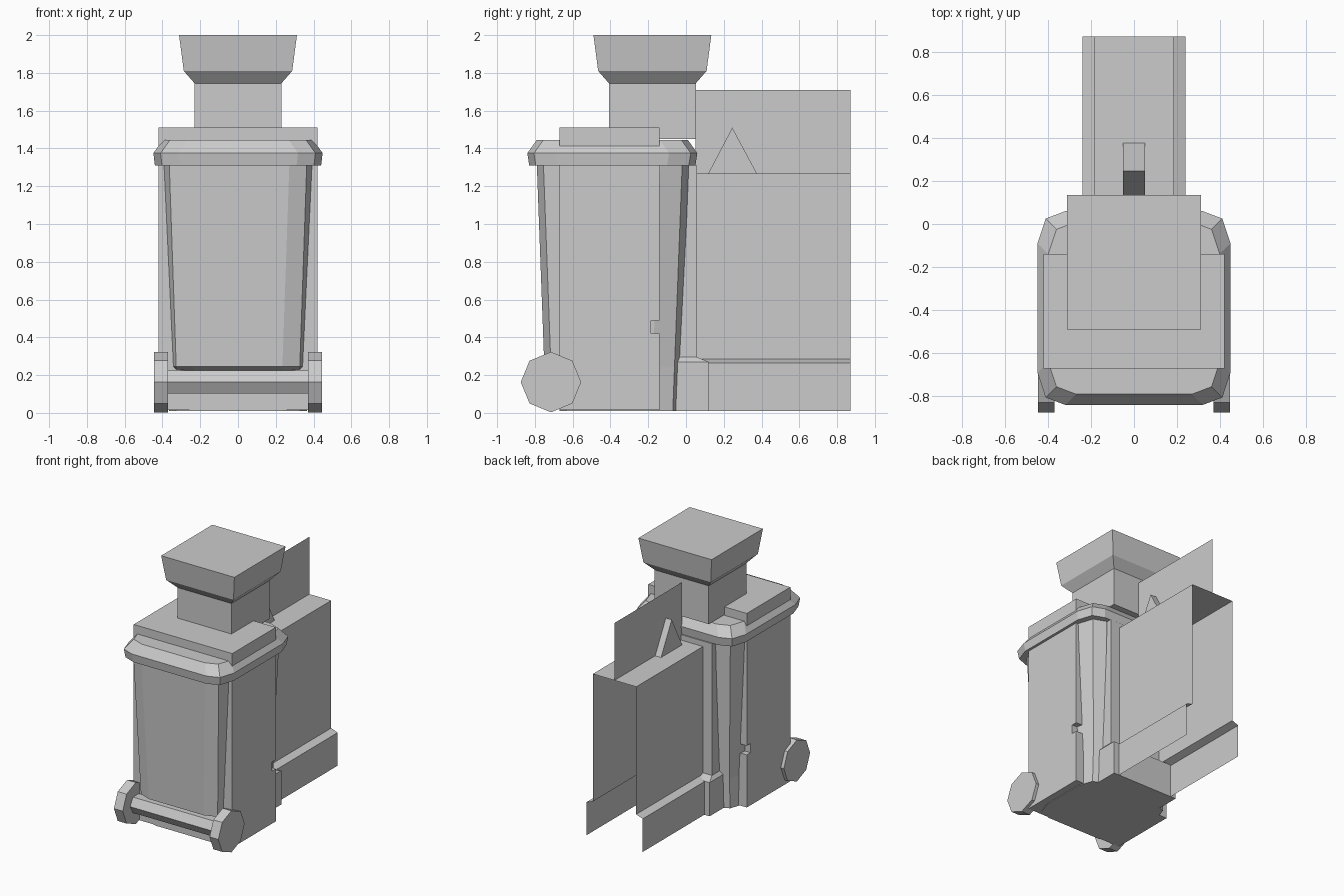
import bpy
from math import cos, sin, pi

if "Cube" in bpy.data.objects:
    bpy.data.objects.remove(bpy.data.objects["Cube"])


def make(name, verts, faces):
    me = bpy.data.meshes.new(name)
    me.from_pydata(verts, [], faces)
    me.update()
    ob = bpy.data.objects.new(name, me)
    bpy.context.collection.objects.link(ob)
    return ob


def loft(name, rings, closed=True, caps=True):
    """Skin a list of equally sized point rings."""
    n = len(rings[0])
    faces = []
    for r in range(len(rings) - 1):
        for i in range(n if closed else n - 1):
            j = (i + 1) % n
            faces.append((r * n + i, r * n + j, (r + 1) * n + j, (r + 1) * n + i))
    if caps and closed:
        faces.append(tuple(reversed(range(n))))
        faces.append(tuple(range((len(rings) - 1) * n, len(rings) * n)))
    return make(name, [p for ring in rings for p in ring], faces)


def rect(hx, y0, y1, z):
    return [(-hx, y0, z), (hx, y0, z), (hx, y1, z), (-hx, y1, z)]


def rounded(hx, y0, y1, z):
    """Rectangle with two-step corners, counter-clockwise."""
    steps = [(0.13, 0), (0.038, 0.035), (0, 0.15)]
    front = [(hx - a, y0 + b, z) for a, b in steps]
    back = [(hx - a, y1 - b, z) for a, b in reversed(steps)]
    right = front + back
    return right + [(-x, y, z) for x, y, z in reversed(right)]


def prism_x(name, profile, x0, x1):
    """Extrude a (y, z) profile along x."""
    return loft(name, [[(x, y, z) for y, z in profile] for x in (x0, x1)])


def disc(y, z, r, n):
    return [(y + r * cos(2 * pi * i / n), z + r * sin(2 * pi * i / n)) for i in range(n)]


# tapered bin with a recess for the axle at the bottom front
loft("bin_body", [
    rounded(0.365, -0.67, -0.035, 0.01),
    rounded(0.365, -0.67, -0.027, 0.22),
    rounded(0.365, -0.75, -0.026, 0.245),
    rounded(0.402, -0.79, 0.015, 1.32),
])

# lid with bevelled rim
loft("bin_lid", [
    rounded(0.44, -0.83, 0.05, 1.31),
    rounded(0.448, -0.84, 0.06, 1.375),
    rounded(0.398, -0.79, 0.01, 1.445),
])

# wide shell around the bin, with a notch in its rear edge
prism_x("side_shell", [
    (-0.67, 0.015), (-0.14, 0.015), (-0.14, 0.42), (-0.185, 0.42),
    (-0.185, 0.49), (-0.14, 0.49), (-0.14, 1.51), (-0.67, 1.51),
], -0.42, 0.42)

# neck and flared head
HY = -0.178
loft("neck_and_head", [rect(h, HY - h, HY + h, z) for h, z in
                       [(0.23, 1.45), (0.23, 1.745), (0.287, 1.81), (0.312, 2.0)]])

# wheels and axle
for side, s in (("left", -1), ("right", 1)):
    xs = sorted((s * 0.37, s * 0.445))
    prism_x(side + "_wheel", disc(-0.715, 0.163, 0.16, 8), *xs)
prism_x("axle", disc(-0.715, 0.163, 0.07, 6), -0.38, 0.38)

# rear post with a wider foot
loft("rear_post", [
    rect(0.285, -0.06, 0.12, 0.01),
    rect(0.285, -0.06, 0.12, 0.27),
    rect(0.262, -0.06, 0.058, 0.295),
    rect(0.262, -0.06, 0.058, 1.31),
])

# thin rear wall, open below and at the end, with stepped skirting
half = [(0.24, 0.01), (0.24, 0.265), (0.185, 0.285), (0.185, 1.268)]
section = half + [(-x, z) for x, z in reversed(half)]
loft("rear_wall", [[(x, y, z) for x, z in section] for y in (0.87, 0.05)],
     closed=False)

# upright sheet on the wall, and a small wedge
make("upright_sheet", [(0, 0.05, 1.268), (0, 0.87, 1.268), (0, 0.87, 1.71), (0, 0.05, 1.71)],
     [(0, 1, 2, 3)])
prism_x("wedge", [(0.118, 1.268), (0.375, 1.268), (0.245, 1.51)], -0.05, 0.05)
